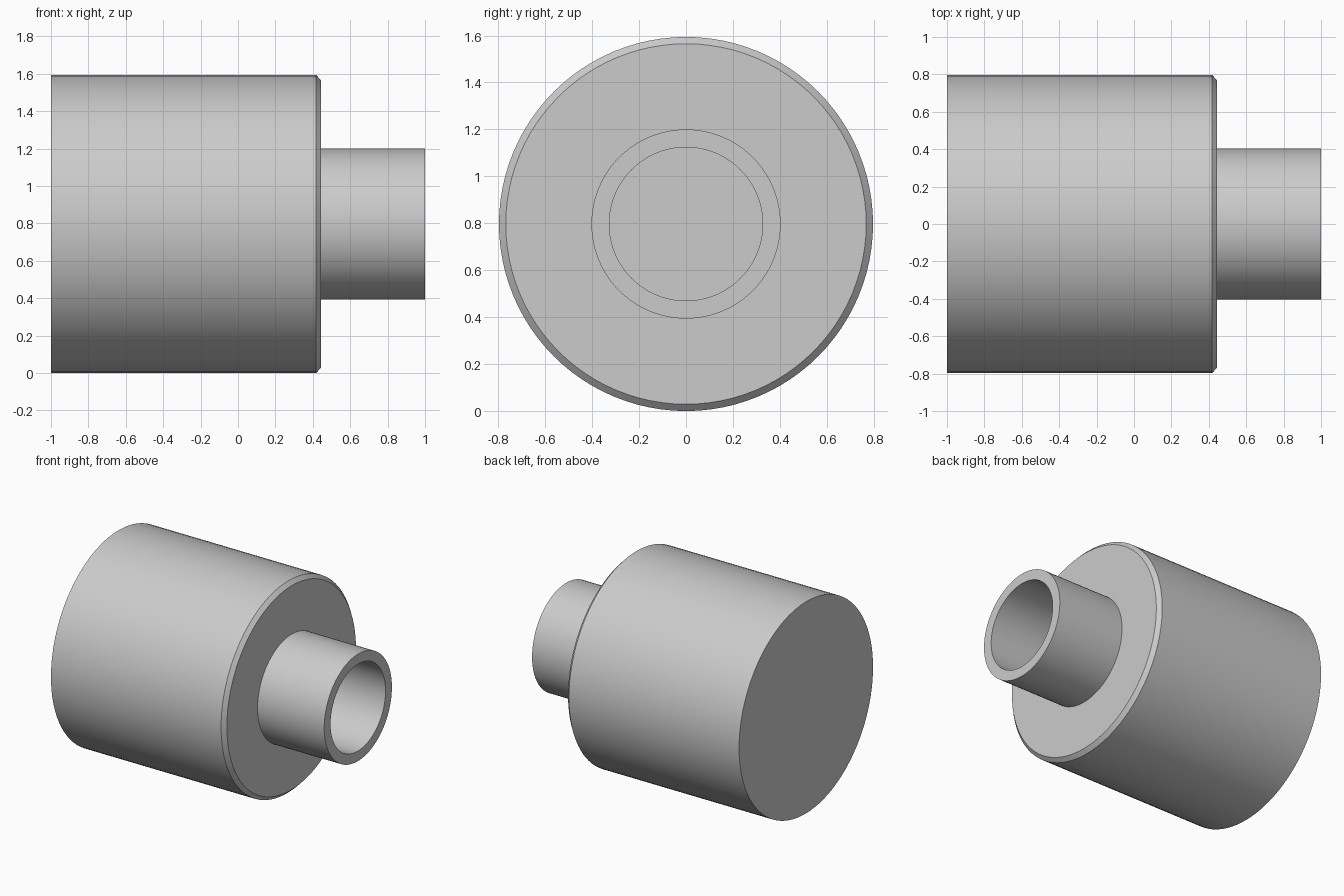
import bpy
import bmesh
import math
from mathutils import Matrix, Vector

SIDES = 96
AXIS_Z = 0.797

cube = bpy.data.objects.get("Cube")
if cube:
    bpy.data.objects.remove(cube, do_unlink=True)

grey = bpy.data.materials.new("plain grey")
grey.use_nodes = True
colour = (0.6, 0.6, 0.6, 1.0)
grey.diffuse_color = colour
grey.node_tree.nodes["Principled BSDF"].inputs["Base Color"].default_value = colour


def lathe(name, profile):
    """Spin a profile of (x, radius) points around the horizontal axis."""
    bm = bmesh.new()
    verts = [bm.verts.new((x, 0, r)) for x, r in profile]
    edges = [bm.edges.new(pair) for pair in zip(verts, verts[1:])]
    bmesh.ops.spin(bm, geom=verts + edges, cent=(0, 0, 0), axis=(1, 0, 0),
                   angle=math.tau, steps=SIDES, use_merge=True)
    bmesh.ops.remove_doubles(bm, verts=bm.verts, dist=0.0001)
    bmesh.ops.recalc_face_normals(bm, faces=bm.faces)
    bmesh.ops.transform(bm, matrix=Matrix.Translation(Vector((0, 0, AXIS_Z))), verts=bm.verts)
    mesh = bpy.data.meshes.new(name)
    bm.to_mesh(mesh)
    bm.free()
    mesh.materials.append(grey)
    obj = bpy.data.objects.new(name, mesh)
    bpy.context.collection.objects.link(obj)
    bpy.ops.object.select_all(action='DESELECT')
    obj.select_set(True)
    bpy.context.view_layer.objects.active = obj
    bpy.ops.object.shade_smooth_by_angle(angle=math.radians(30))
    return obj


# Solid drum with a chamfered shoulder
shoulder = 0.445
lathe("drum_body", [(-1, 0), (-1, 0.797), (shoulder - 0.028, 0.797),
                    (shoulder, 0.768), (shoulder, 0)])

# Hollow neck, its bore ending at the shoulder
lathe("hollow_neck", [(shoulder, 0.403), (1, 0.403), (1, 0.327), (shoulder, 0.327)])
